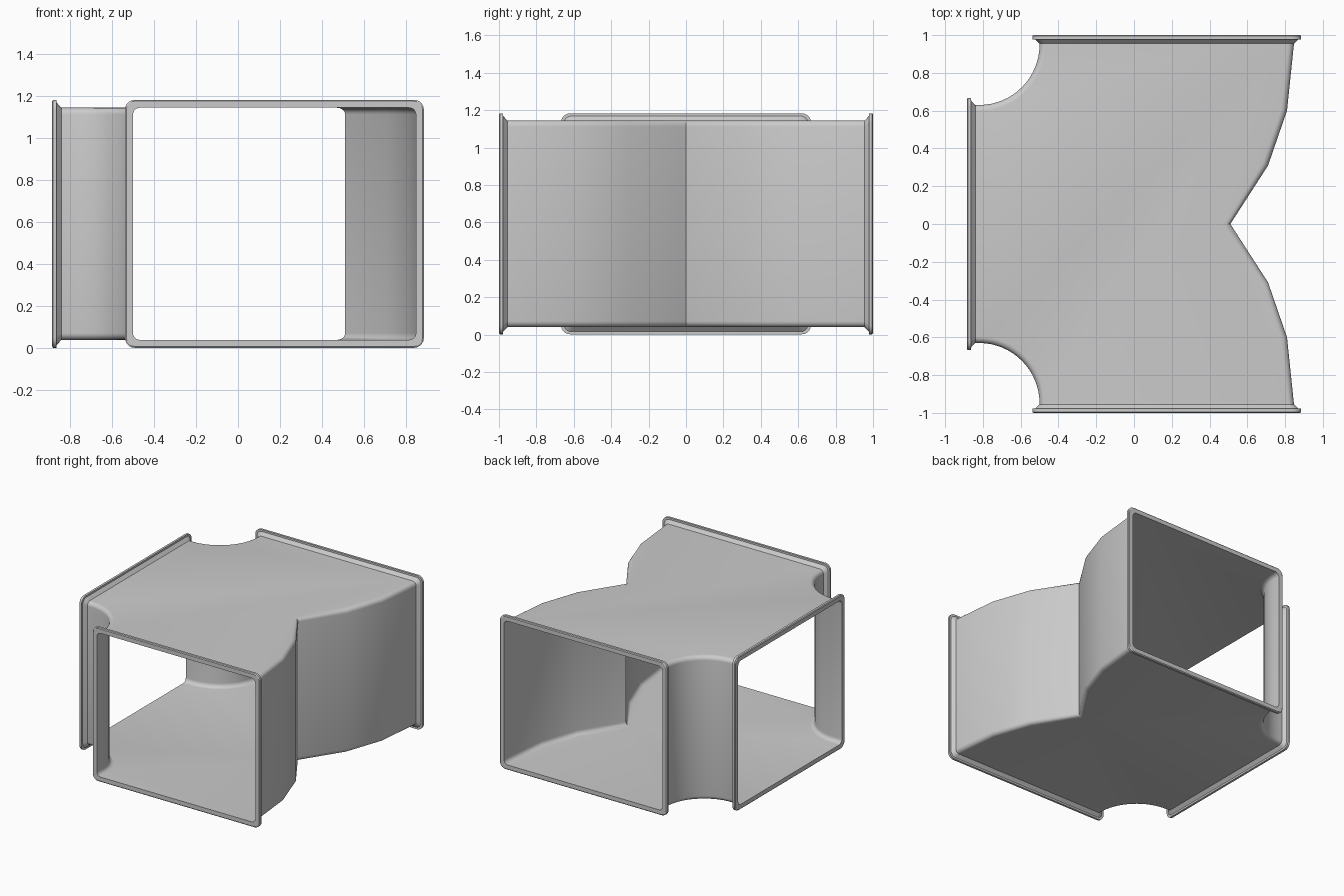
import bpy, bmesh
from math import sin, cos, pi, radians
from mathutils import Vector

if "Cube" in bpy.data.objects:
    bpy.data.objects.remove(bpy.data.objects["Cube"])

Z0, Z1 = 0.04, 1.145      # duct floor and ceiling
R, SEG = 0.032, 5         # rounded long edges


def finish(bm, name):
    bmesh.ops.remove_doubles(bm, verts=bm.verts, dist=1e-5)
    bmesh.ops.recalc_face_normals(bm, faces=bm.faces)
    me = bpy.data.meshes.new(name)
    bm.to_mesh(me)
    bm.free()
    ob = bpy.data.objects.new(name, me)
    bpy.context.collection.objects.link(ob)
    bpy.ops.object.select_all(action='DESELECT')
    ob.select_set(True)
    bpy.context.view_layer.objects.active = ob
    bpy.ops.object.shade_smooth_by_angle(angle=radians(30))
    return ob


def inset(path, d):
    """Offset an open path to its left with mitred corners."""
    pts = [Vector(p) for p in path]
    dirs = [(b - a).normalized() for a, b in zip(pts, pts[1:])]
    norms = [Vector((-t.y, t.x)) for t in dirs]
    out = []
    for i, p in enumerate(pts):
        a, b = norms[max(i - 1, 0)], norms[min(i, len(norms) - 1)]
        m = (a + b).normalized()
        out.append(p + m * (d / m.dot(a)))
    return out


# Duct body: plan outline of the three side walls, counter-clockwise
half = [(0.71, 0.31), (0.81, 0.60), (0.847, 0.955), (0.847, 1.0)]
right_wall = [(x, -y) for x, y in reversed(half)] + [(0.51, 0)] + half
arc = [(-0.82 + 0.32 * cos(a), 0.95 - 0.32 * sin(a))
       for a in (i * pi / 2 / 16 for i in range(17))]
back_corner = [(-0.50, 1.0)] + arc + [(-0.885, 0.63)]
front_corner = [(x, -y) for x, y in reversed(back_corner)]
walls = [right_wall, back_corner, front_corner]

low = [(R * (1 - sin(a)), R * (1 - cos(a))) for a in (i * pi / 2 / SEG for i in range(SEG + 1))]
section = [(d, Z0 + h) for d, h in low] + [(d, Z1 - h) for d, h in reversed(low)]

bm = bmesh.new()
floor, ceiling = [], []
for path in walls:
    rows = [[bm.verts.new((p.x, p.y, z)) for p in inset(path, d)] for d, z in section]
    for a, b in zip(rows, rows[1:]):
        for i in range(len(path) - 1):
            bm.faces.new((a[i], a[i + 1], b[i + 1], b[i]))
    floor += rows[0]
    ceiling += rows[-1]
bm.faces.new(floor[::-1])
bm.faces.new(ceiling)
finish(bm, "duct_body")


# Flanged collars around each opening
def flange(name, u0, u1, place):
    # (outward offset, distance back from the mouth)
    profile = [(0, 0), (0.032, 0), (0.038, 0.005), (0.038, 0.022), (0.024, 0.022), (0, 0.045)]
    bm = bmesh.new()
    rings = []
    for off, depth in profile:
        r = R + 0.4 * off
        a0, a1, b0, b1 = u0 - off + r, u1 + off - r, Z0 - off + r, Z1 + off - r
        ring = []
        for k, (cu, cz) in enumerate([(a1, b1), (a0, b1), (a0, b0), (a1, b0)]):
            for i in range(SEG + 1):
                a = (k + i / SEG) * pi / 2
                ring.append(bm.verts.new(place(cu + r * cos(a), cz + r * sin(a), depth)))
        rings.append(ring)
    n = len(rings[0])
    for a, b in zip(rings, rings[1:]):
        for i in range(n):
            j = (i + 1) % n
            bm.faces.new((a[i], a[j], b[j], b[i]))
    # inner sleeve closes the collar
    for i in range(n):
        j = (i + 1) % n
        bm.faces.new((rings[-1][i], rings[-1][j], rings[0][j], rings[0][i]))
    finish(bm, name)


flange("front_flange", -0.50, 0.847, lambda u, z, d: (u, -1 + d, z))
flange("back_flange", -0.50, 0.847, lambda u, z, d: (u, 1 - d, z))
flange("side_flange", -0.63, 0.63, lambda u, z, d: (-0.885 + d, u, z))
